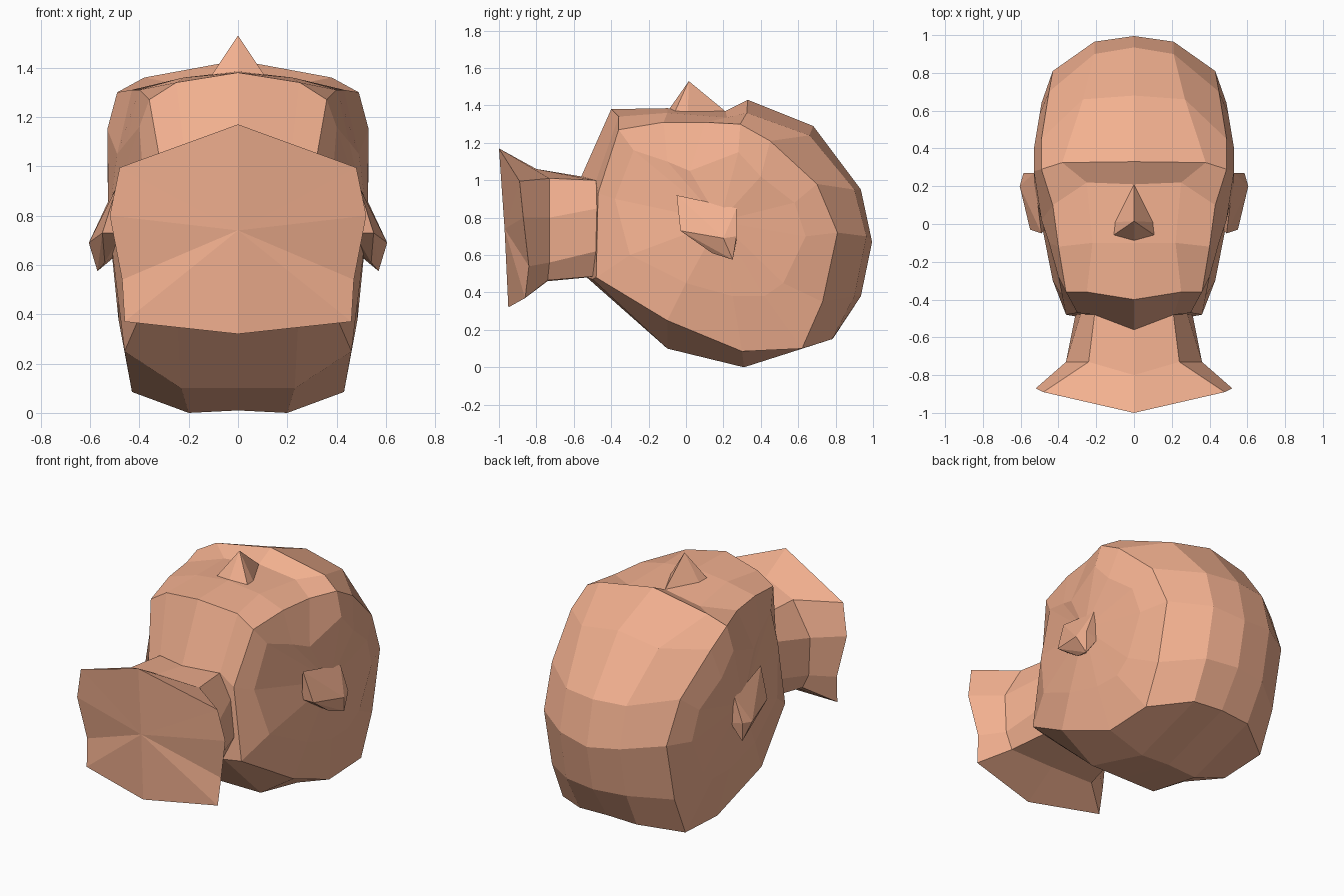
import bpy, bmesh

mat = bpy.data.materials.new("clay")
mat.diffuse_color = (0.9, 0.44, 0.28, 1)


def finish(name, bm):
    """Turn a right-hand half into a mirrored, flat-shaded object."""
    bmesh.ops.recalc_face_normals(bm, faces=bm.faces[:])
    me = bpy.data.meshes.new(name)
    bm.to_mesh(me)
    bm.free()
    me.materials.append(mat)
    ob = bpy.data.objects.new(name, me)
    bpy.context.collection.objects.link(ob)
    mod = ob.modifiers.new("mirror", 'MIRROR')
    mod.use_axis[0] = True
    mod.merge_threshold = 0.002
    return ob


def loft(bm, rings, closed):
    """Bridge rings that share a point count; returns the vertex rings."""
    vs = [[bm.verts.new(p) for p in r] for r in rings]
    n = len(vs[0])
    for a, b in zip(vs, vs[1:]):
        for i in range(n if closed else n - 1):
            j = (i + 1) % n
            bm.faces.new((a[i], a[j], b[j], b[i]))
    return vs


def fan(bm, ring, centre, closed):
    c = bm.verts.new(centre)
    for i in range(len(ring) if closed else len(ring) - 1):
        bm.faces.new((c, ring[i], ring[(i + 1) % len(ring)]))


# Head: rings run throat, chin, mouth, eyes, brow, crown, back, nape
profile = [(-.56, 1.02), (-.40, 1.38), (-.10, 1.385), (.21, 1.37), (.33, 1.43),
           (.68, 1.29), (.935, .95), (.995, .67), (.935, .38), (.79, .16),
           (.31, .01), (-.10, .10), (-.53, .48)]
inner = [(.21, -.48, 1.0), (.25, -.36, 1.34), (.22, -.10, 1.36), (.25, .22, 1.335),
         (.38, .325, 1.36), (.27, .66, 1.24), (.21, .90, .95), (.21, .965, .70),
         (.21, .90, .38), (.20, .78, .15), (.20, .31, 0), (.23, -.10, .10),
         (.25, -.50, .47)]
edge = [(.30, -.47, .93), (.36, -.36, 1.27), (.40, -.12, 1.31), (.43, .10, 1.31),
        (.49, .29, 1.30), (.49, .45, 1.21), (.45, .70, .98), (.43, .81, .72),
        (.43, .73, .35), (.43, .62, .10), (.43, .30, .085), (.46, -.10, .25),
        (.36, -.48, .48)]
side = [(.38, -.38, .90), (.40, -.28, 1.16), (.45, -.10, 1.10), (.49, .02, 1.05),
        (.53, .28, 1.15), (.53, .40, 1.02), (.50, .58, .88), (.49, .64, .70),
        (.485, .52, .45), (.48, .42, .38), (.485, .25, .38), (.485, 0, .45),
        (.43, -.30, .60)]
bm = bmesh.new()
rings = loft(bm, [[(0, y, z) for y, z in profile], inner, edge, side], True)
fan(bm, rings[-1], (.525, .18, .78), True)
finish("head", bm)

# Neck flaring to a flat cut at the shoulders
bm = bmesh.new()
rings = loft(bm, [
    [(0, -1, 1.17), (.48, -.89, .995), (.52, -.87, .80), (.47, -.84, .54),
     (.46, -.86, .37), (0, -.95, .32)],
    [(0, -.80, 1.06), (.24, -.73, 1.01), (.36, -.73, .80), (.35, -.73, .56),
     (.30, -.74, .465), (0, -.74, .46)],
    [(0, -.56, 1.02), (.21, -.49, 1.0), (.28, -.47, .85), (.31, -.48, .62),
     (.25, -.50, .485), (0, -.53, .48)],
    [(0, -.30, 1.0), (.2, -.30, .95), (.25, -.30, .8), (.25, -.30, .65),
     (.2, -.30, .55), (0, -.30, .55)]], False)
fan(bm, rings[0], (0, -.97, .74), False)
finish("neck", bm)

# Nose: a small faceted pyramid
bm = bmesh.new()
tip, under, low, wing, bridge = [bm.verts.new(p) for p in (
    (0, .015, 1.53), (0, -.09, 1.38), (.11, -.06, 1.365), (.10, .01, 1.365), (0, .215, 1.365))]
for f in ((tip, under, low), (tip, low, wing), (tip, wing, bridge)):
    bm.faces.new(f)
finish("nose", bm)

# Ears: angular flaps tucked into the sides of the head
bm = bmesh.new()
for p in ((.49, -.05, .92), (.53, .27, .85), (.55, -.03, .73), (.605, .20, .69),
          (.585, .27, .70), (.57, .25, .575), (.54, .14, .61), (.47, -.03, .73),
          (.48, .14, .65), (.50, .27, .68)):
    bm.verts.new(p)
bmesh.ops.convex_hull(bm, input=bm.verts[:])
finish("ears", bm)
